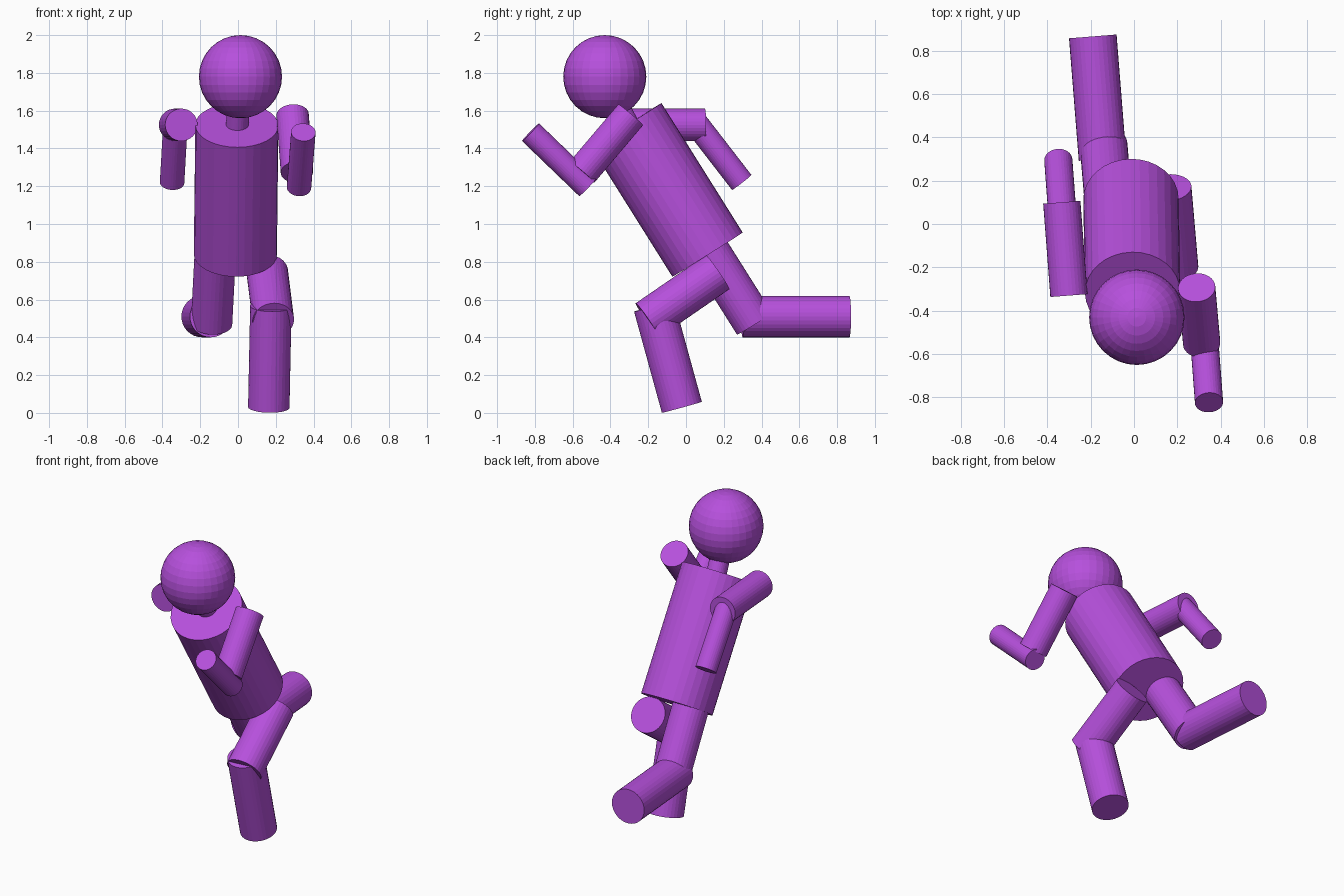
import bpy
from mathutils import Vector

if "Cube" in bpy.data.objects:
    bpy.data.objects.remove(bpy.data.objects["Cube"])

purple = bpy.data.materials.new("purple")
purple.diffuse_color = (0.47, 0.08, 0.72, 1)
purple.use_nodes = True
purple.node_tree.nodes["Principled BSDF"].inputs["Base Color"].default_value = purple.diffuse_color


def limb(name, start, end, radius):
    """Flat-shaded capped cylinder running from start to end."""
    a, b = Vector(start), Vector(end)
    bpy.ops.mesh.primitive_cylinder_add(vertices=32, radius=radius,
                                        depth=(b - a).length, location=(a + b) / 2)
    ob = bpy.context.object
    ob.rotation_euler = (b - a).to_track_quat('Z', 'Y').to_euler()
    ob.name = name
    ob.data.materials.append(purple)


# head
bpy.ops.mesh.primitive_uv_sphere_add(segments=32, ring_count=16, radius=0.22,
                                     location=(0.013, -0.43, 1.78))
head = bpy.context.object
head.name = "head"
head.data.materials.append(purple)

ARM, FOREARM, LEG = 0.086, 0.065, 0.11
parts = [
    # body core
    ("torso", (-0.014, 0.114, 0.838), (-0.006, -0.316, 1.523), 0.22),
    ("neck", (-0.006, -0.29, 1.49), (0.01, -0.42, 1.74), 0.06),
    # arms: left swings forward, right swings back
    ("left_upper_arm", (0.289, -0.293, 1.578), (0.312, -0.55, 1.275), ARM),
    ("left_forearm", (0.323, -0.52, 1.194), (0.346, -0.823, 1.486), FOREARM),
    ("right_upper_arm", (-0.30, -0.33, 1.525), (-0.333, 0.10, 1.525), ARM),
    ("right_forearm", (-0.33, 0.04, 1.55), (-0.349, 0.295, 1.22), FOREARM),
    # legs: left stands forward, right trails behind
    ("left_thigh", (0.155, 0.167, 0.745), (0.187, -0.204, 0.49), LEG),
    ("left_shin", (0.174, -0.169, 0.565), (0.163, -0.022, 0.03), LEG),
    ("right_thigh", (-0.118, 0.10, 0.89), (-0.14, 0.363, 0.473), LEG),
    ("right_shin", (-0.145, 0.30, 0.51), (-0.19, 0.865, 0.51), LEG),
]
for part in parts:
    limb(*part)
